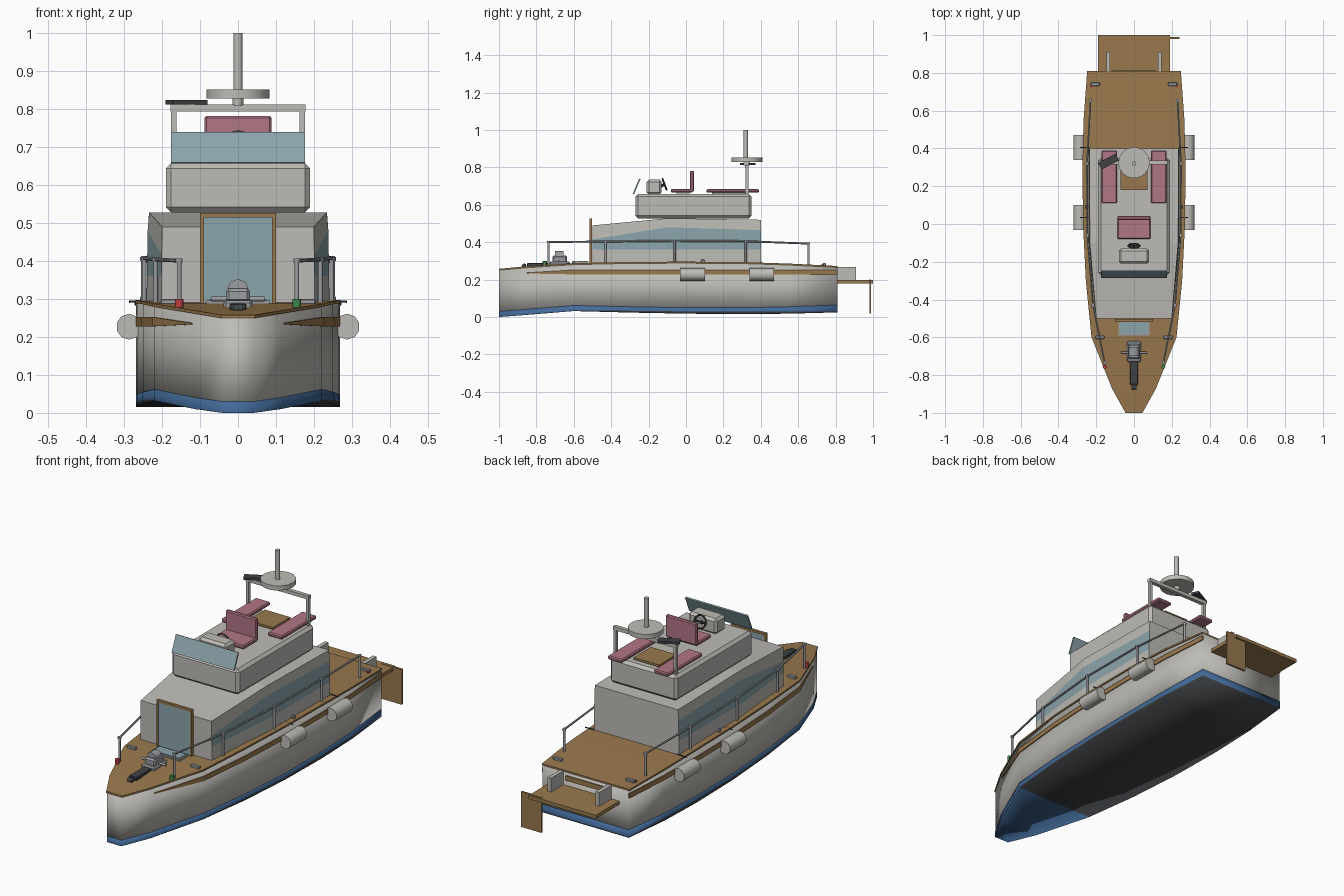
import bpy, bmesh, math
from mathutils import Vector, Matrix

if "Cube" in bpy.data.objects:
    bpy.data.objects.remove(bpy.data.objects["Cube"])


def mat(name, r, g, b):
    m = bpy.data.materials.new(name)
    m.diffuse_color = (r, g, b, 1)
    m.use_nodes = True
    m.node_tree.nodes["Principled BSDF"].inputs["Base Color"].default_value = m.diffuse_color
    return m


WOOD = mat("wood", .32, .19, .075)
GLASS = mat("glass", .26, .375, .41)
PINK = mat("cushion", .44, .18, .235)
BLUE = mat("blue", .055, .145, .32)
DARK = mat("dark", .05, .055, .06)
RED = mat("red", .5, .05, .05)
GREEN = mat("green", .05, .25, .07)
GREY = mat("grey", .51, .50, .465)
STEEL = mat("steel", .33, .34, .36)


def finish(name, bm, mats, angle=0):
    """Link the mesh; angle is the smoothing limit in degrees, 0 keeps it flat."""
    bmesh.ops.recalc_face_normals(bm, faces=bm.faces)
    me = bpy.data.meshes.new(name)
    bm.to_mesh(me)
    bm.free()
    for m in mats:
        me.materials.append(m)
    ob = bpy.data.objects.new(name, me)
    bpy.context.collection.objects.link(ob)
    if angle:
        bpy.context.view_layer.objects.active = ob
        bpy.ops.object.select_all(action='DESELECT')
        ob.select_set(True)
        bpy.ops.object.shade_smooth_by_angle(angle=math.radians(angle))
    return ob


def box(name, x, y, z, m=GREY, bevel=0, rot=None):
    """Box from (min, max) ranges, optionally bevelled and turned about its centre."""
    bm = bmesh.new()
    size = [r[1] - r[0] for r in (x, y, z)]
    bmesh.ops.create_cube(bm, size=1, matrix=Matrix.Diagonal((*size, 1)))
    if bevel:
        bmesh.ops.bevel(bm, geom=bm.edges[:], offset=bevel, segments=1, affect='EDGES')
    ob = finish(name, bm, [m])
    ob.location = [sum(r) / 2 for r in (x, y, z)]
    if rot:
        ob.rotation_euler = rot
    return ob


def rod(name, a, b, r, m=GREY, sides=8):
    """Cylinder between two points."""
    a, b = Vector(a), Vector(b)
    bm = bmesh.new()
    q = (b - a).to_track_quat('Z', 'Y').to_matrix().to_4x4()
    bmesh.ops.create_cone(bm, cap_ends=True, segments=sides, radius1=r, radius2=r,
                          depth=(b - a).length, matrix=Matrix.Translation((a + b) / 2) @ q)
    return finish(name, bm, [m], 50)


def loft(name, sections, mats, edge_mats, angle=0, end_mats=False):
    """Symmetric loft; each section is (y, [(half_width, z), ...]) from bottom to top."""
    bm = bmesh.new()
    rings = []
    for y, pts in sections:
        rings.append([bm.verts.new((x, y, z)) for x, z in pts] +
                     [bm.verts.new((-x, y, z)) for x, z in reversed(pts)])
    n, k = len(rings[0]), len(sections[0][1])
    slot = lambda i: edge_mats[i] if i < k else edge_mats[2 * k - 2 - i] if i < n - 1 else edge_mats[-1]
    for a, b in zip(rings, rings[1:]):
        for i in range(n):
            j = (i + 1) % n
            bm.faces.new((a[i], a[j], b[j], b[i])).material_index = slot(i)
    for r in (rings[0], rings[-1]):
        for i in range(k - 1):
            f = bm.faces.new((r[i], r[i + 1], r[n - 2 - i], r[n - 1 - i]))
            f.material_index = slot(i) if end_mats else 0
    return finish(name, bm, mats, angle)


# Hull stations: y, half width, bottom z, stripe low z, stripe high z, sheer z
ST = [(-1, .04, .0, .002, .03, .25), (-.87, .112, .01, .012, .04, .262),
      (-.6, .22, .032, .036, .062, .28), (-.3, .25, .024, .034, .055, .287),
      (0, .265, .018, .03, .05, .288), (.3, .268, .016, .03, .05, .286),
      (.55, .262, .018, .03, .055, .278), (.81, .243, .025, .03, .065, .265)]


def station(y, col):
    for a, b in zip(ST, ST[1:]):
        if y <= b[0]:
            t = (y - a[0]) / (b[0] - a[0])
            return a[col] + t * (b[col] - a[col])
    return ST[-1][col]


# Softly shaded hull, with the painted bottom as a thin shell around it
loft("hull", [(s[0], [(s[1], s[2] + .002), (s[1], s[5])]) for s in ST], [GREY], [0, 0], 180)
bottom = loft("painted_bottom", [(s[0] * 1.0008, [(s[1] + .001, z) for z in s[2:5]]) for s in ST],
              [DARK, BLUE], [0, 1, 1, 0], 180, True)
for p in bottom.data.polygons:
    if p.center.y < -.6:
        p.material_index = 1
loft("deck", [(s[0], [(s[1] + .005, s[5]), (s[1] + .005, s[5] + .008)]) for s in ST], [WOOD], [0, 0, 0])

# Tapered wooden rub strip on each side
bm = bmesh.new()
ys = [-.85, -.6, -.3, 0, .3, .55, .81]
for s in (-1, 1):
    rows = []
    for i, y in enumerate(ys):
        h = .002 if i == 0 else .012
        x, c = station(y, 1), .24 if i else .235
        rows.append([bm.verts.new((s * (x + d), y, c + e)) for d, e in ((-.005, -h), (.005, -h), (.005, h), (-.005, h))])
    for a, b in zip(rows, rows[1:]):
        for i in range(4):
            bm.faces.new((a[i], a[(i + 1) % 4], b[(i + 1) % 4], b[i]))
    bm.faces.new(rows[0])
    bm.faces.new(rows[-1])
finish("rub_strip", bm, [WOOD])

# Cabin with side window bands
loft("cabin", [(-.5, [(.202, .27), (.202, .36), (.201, .415), (.2, .49)]),
               (-.1, [(.241, .27), (.24, .36), (.238, .48), (.234, .528)]),
               (.4, [(.241, .27), (.24, .36), (.238, .465), (.235, .52)])],
     [GREY, GLASS], [0, 1, 0, 0, 0])

# Front door and deck hatch
box("door_glass", (-.09, .09), (-.512, -.502), (.29, .517), GLASS)
box("door_top", (-.1, .1), (-.517, -.503), (.515, .527), WOOD)
for s in (-1, 1):
    box("door_side", sorted((s * .09, s * .1)), (-.517, -.503), (.285, .515), WOOD)
box("hatch_frame", (-.083, .083), (-.59, -.52), (.285, .296), STEEL)
box("hatch_glass", (-.075, .075), (-.582, -.525), (.29, .299), GLASS)

# Flybridge
box("flybridge", (-.19, .19), (-.27, .35), (.528, .658), GREY, .014)
box("windshield", (-.176, .176), (-.268, -.26), (.655, .742), GLASS, 0, (math.radians(-23), 0, 0))
box("helm_console", (-.08, .08), (-.21, -.13), (.655, .735), GREY, .012)
bm = bmesh.new()
R, r, N = .032, .005, 12
ring = [[bm.verts.new(((R + r * math.cos(v)) * math.cos(u), (R + r * math.cos(v)) * math.sin(u), r * math.sin(v)))
         for v in (0, math.pi / 2, math.pi, 1.5 * math.pi)] for u in (i * 2 * math.pi / N for i in range(N))]
for i in range(N):
    for j in range(4):
        a, b, k = ring[i], ring[(i + 1) % N], (j + 1) % 4
        bm.faces.new((a[j], a[k], b[k], b[j]))
wheel = finish("steering_wheel", bm, [DARK])
wheel.location = (0, -.115, .71)
wheel.rotation_euler = (math.radians(110), 0, 0)
rod("wheel_hub", (0, -.135, .70), (0, -.113, .71), .008, DARK)
box("wheel_spoke", (-.03, .03), (-.118, -.112), (.706, .714), DARK)
box("helm_seat", (-.088, .088), (-.08, .035), (.665, .685), PINK, .005)
box("helm_backrest", (-.088, .088), (.022, .042), (.67, .782), PINK, .005)
box("helm_seat_base", (-.05, .05), (-.05, .02), (.655, .668))
for s in (-1, 1):
    box("side_seat", sorted((s * .09, s * .172)), (.11, .39), (.665, .684), PINK, .005)
    box("side_seat_base", sorted((s * .11, s * .155)), (.14, .33), (.655, .667))
box("table", (-.072, .072), (.18, .32), (.664, .675), WOOD)
box("table_base", (-.02, .02), (.23, .27), (.655, .666))

# Radar arch, dome and mast
for s in (-1, 1):
    box("arch_post", sorted((s * .162, s * .177)), (.317, .333), (.655, .80))
box("arch_bar", (-.178, .178), (.315, .335), (.794, .812))
rod("radar_dome", (0, .325, .828), (0, .325, .852), .083, GREY, 16)
rod("radar_base", (0, .325, .81), (0, .325, .828), .015, GREY, 12)
rod("mast", (0, .32, .81), (0, .32, 1.0), .012, GREY, 10)
box("antenna_bar", (-.187, -.083), (.31, .35), (.812, .824), DARK, 0, (0, 0, math.radians(28)))

# Railings, lights, fenders and cleats on both sides
posts = [(.155, -.735), (.217, -.43), (.247, -.06), (.249, .32), (.23, .655)]
for s in (-1, 1):
    for i, (x, y) in enumerate(posts):
        z = station(y, 5)
        top = z + (.12 if i else .13)
        rod("rail_post", (s * x, y, z), (s * x, y, top), .006, STEEL)
        rod("rail_cap", (s * x, y, top - .005), (s * x, y, top + .005), .009, STEEL)
        if i:
            rod("rail", prev, (s * x, y, top), .005, STEEL, 6)
        prev = (s * x, y, top)
    rod("nav_light", (s * .155, -.755, .277), (s * .155, -.755, .3), .011, GREEN if s > 0 else RED)
    rod("stern_light", (s * .226, .73, .265), (s * .226, .73, .282), .008, RED)
    for y in (.035, .405):
        rod("fender", (s * .287, y - .066, .227), (s * .287, y + .066, .227), .034, GREY, 10)
        rod("fender_line", (s * .235, y, .295), (s * .287, y, .293), .003, DARK, 6)
    for x, y in ((.205, .74), (.18, -.6), (.25, .09)):
        z = station(y, 5)
        w = .024 if x < .24 else .008
        box("cleat", sorted((s * x - w, s * x + w)), (y - .009, y + .009), (z + .005, z + .02), STEEL, .003)

# Anchor windlass
box("windlass_base", (-.038, .038), (-.73, -.62), (.265, .296), STEEL, .006)
box("windlass_body", (-.032, .032), (-.715, -.635), (.29, .328), STEEL, .008)
rod("windlass_drum", (0, -.70, .325), (0, -.655, .325), .028, STEEL)
rod("windlass_axle", (-.07, -.68, .3), (.07, -.68, .3), .006, STEEL)
box("anchor_shank", (-.022, .022), (-.85, -.725), (.27, .288), DARK, .003)
rod("anchor_roller", (-.013, -.865, .275), (.013, -.865, .275), .012, DARK)

# Stern platform, brackets, plain strip and hanging panel
box("swim_platform", (-.19, .19), (.80, 1.0), (.18, .198), WOOD)
for s in (-1, 1):
    box("platform_bracket", sorted((s * .126, s * .146)), (.80, .91), (.197, .268))
box("transom_strip", (-.11, .11), (.808, .816), (.225, .25), WOOD)
box("stern_panel", (.125, .24), (.98, .99), (.02, .2), WOOD)
